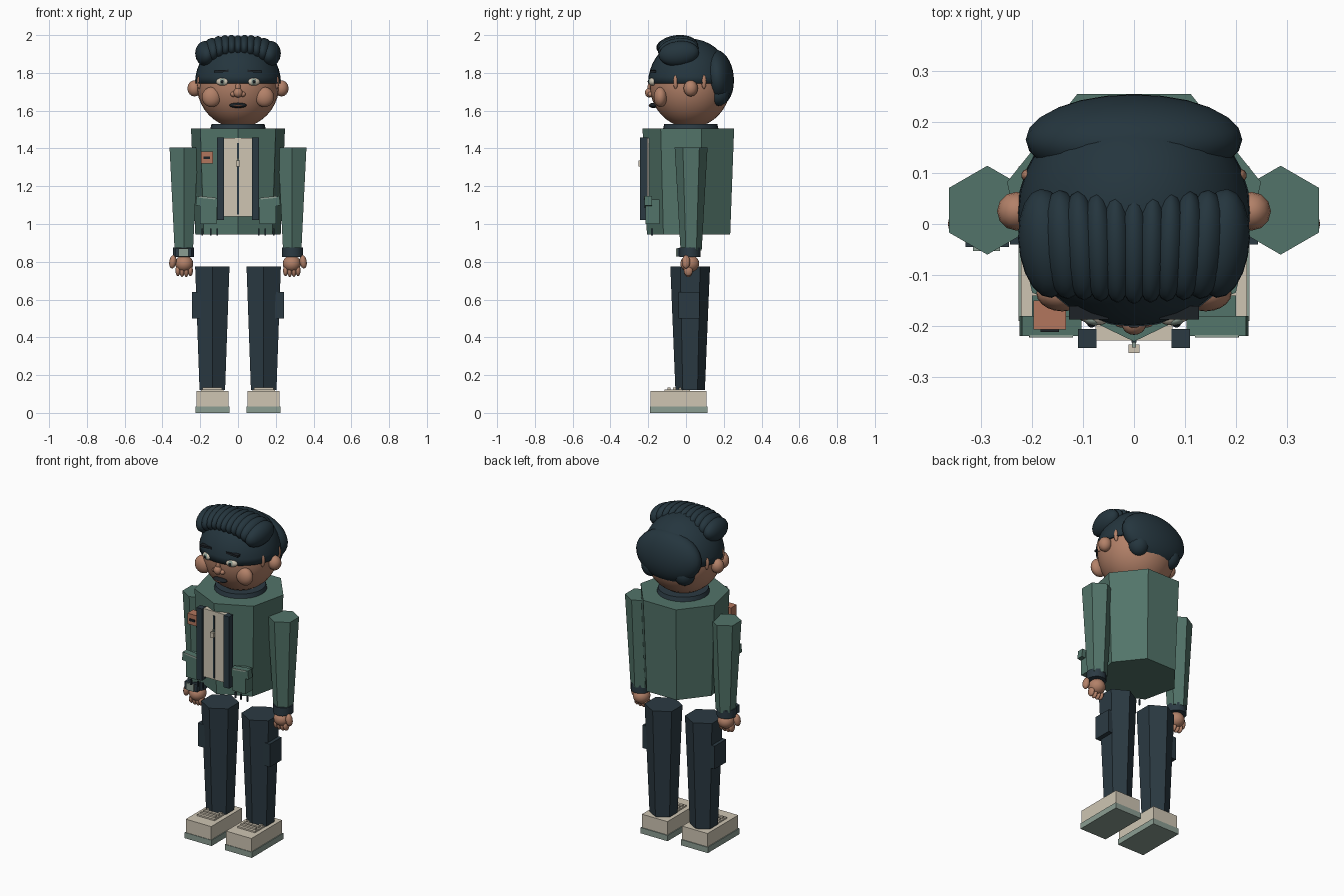
import bpy, math
from mathutils import Matrix, Vector


def material(name, rgb):
    m = bpy.data.materials.new(name)
    m.diffuse_color = (*rgb, 1)
    return m


HAIR = material("dark_hair", (0.018, 0.036, 0.048))
NAVY = material("navy_cloth", (0.024, 0.042, 0.055))
GREEN = material("jacket_green", (0.085, 0.175, 0.142))
SKIN = material("skin", (0.45, 0.22, 0.14))
CREAM = material("cream", (0.62, 0.56, 0.45))
SAGE = material("sage_grey", (0.26, 0.34, 0.29))
RUST = material("rust", (0.45, 0.18, 0.11))
BLACK = material("near_black", (0.012, 0.016, 0.02))


def finish(name, mat, smooth=None):
    o = bpy.context.object
    o.name = name
    o.data.materials.append(mat)
    if smooth:
        bpy.ops.object.shade_smooth_by_angle(angle=math.radians(smooth))
    return o


def box(name, mat, x, y, z, rot=(0, 0, 0)):
    """Box from (min, max) ranges."""
    bpy.ops.mesh.primitive_cube_add(size=1, location=[sum(r) / 2 for r in (x, y, z)], rotation=rot)
    bpy.context.object.scale = [abs(r[1] - r[0]) for r in (x, y, z)]
    return finish(name, mat)


def ball(name, mat, c, r, rot=(0, 0, 0), seg=20, rings=12):
    bpy.ops.mesh.primitive_uv_sphere_add(segments=seg, ring_count=rings, radius=1, location=c, rotation=rot)
    bpy.context.object.scale = r
    return finish(name, mat, 60)


def prism(name, mat, sides, x, y, z, r0, r1, turn=0.0, smooth=None):
    """Tapered prism from z[0] (radius r0) to z[1] (radius r1)."""
    bpy.ops.mesh.primitive_cone_add(vertices=sides, radius1=r0, radius2=r1, depth=z[1] - z[0],
                                    location=(x, y, sum(z) / 2), rotation=(0, 0, turn))
    return finish(name, mat, smooth)


def span(s, a, b):
    return tuple(sorted((s * a, s * b)))


# Jacket body: seven sides, one corner facing forward
prism("jacket_body", GREEN, 7, 0, 0.025, (0.945, 1.505), 0.232, 0.255, math.pi)
prism("collar", NAVY, 24, 0, 0.025, (1.49, 1.53), 0.15, 0.14, 0, 40)

# Jacket front: panel, zip, bands
box("shirt_panel", CREAM, (-0.075, 0.075), (-0.228, -0.195), (1.04, 1.455))
box("zip_line", NAVY, (-0.005, 0.005), (-0.232, -0.226), (1.05, 1.43))
box("zip_pull", CREAM, (-0.011, 0.011), (-0.252, -0.236), (1.305, 1.335))
box("zip_pull_stem", SAGE, (-0.004, 0.004), (-0.242, -0.23), (1.33, 1.35))
box("badge", RUST, (-0.197, -0.133), (-0.206, -0.15), (1.32, 1.385))
box("badge_stripe", BLACK, (-0.183, -0.147), (-0.211, -0.205), (1.343, 1.357))

for s, side in ((-1, "left"), (1, "right")):
    box(f"front_band_{side}", NAVY, span(s, 0.073, 0.11), (-0.243, -0.205), (1.02, 1.457))
    # Jacket pocket with flap, hem ribs
    box(f"jacket_pocket_{side}", GREEN, span(s, 0.115, 0.2), (-0.215, -0.14), (1.0, 1.13))
    box(f"pocket_flap_{side}", GREEN, span(s, 0.105, 0.222), (-0.219, -0.18), (1.092, 1.142), (0, s * -0.1, 0))
    box(f"flap_trim_{side}", SAGE, span(s, 0.12, 0.205), (-0.222, -0.217), (1.134, 1.144), (0, s * -0.1, 0))
    for x in (0.11, 0.145, 0.19):
        box(f"hem_rib_{side}", NAVY, span(s, x - 0.004, x + 0.004), (-0.184, -0.176), (0.94, 0.975))

    # Arm: sleeve, cuff, hand
    ax = s * 0.287
    prism(f"sleeve_{side}", GREEN, 6, ax, 0.027, (0.86, 1.405), 0.056, 0.087, 0)
    prism(f"cuff_{side}", NAVY, 12, s * 0.289, 0.022, (0.825, 0.875), 0.056, 0.056, 0, 40)
    ball(f"hand_{side}", SKIN, (s * 0.285, 0.02, 0.79), (0.048, 0.05, 0.045))
    for i in range(4):
        ball(f"finger_{side}", SKIN, (s * (0.252 + 0.022 * i), 0.012, 0.753),
             (0.014, 0.024, 0.034 if i in (1, 2) else 0.029), seg=10, rings=8)
    ball(f"thumb_{side}", SKIN, (s * 0.345, 0.0, 0.8), (0.019, 0.022, 0.036), (0, s * -0.15, 0), 12, 8)

    # Leg, cargo pocket and shoe
    lx = s * 0.136
    prism(f"trouser_leg_{side}", NAVY, 6, lx, 0.022, (0.12, 0.775), 0.078, 0.105, 0)
    box(f"cargo_pocket_{side}", NAVY, span(s, 0.195, 0.243), (-0.04, 0.072), (0.5, 0.64))
    box(f"sole_{side}", SAGE, span(s, 0.045, 0.226), (-0.19, 0.113), (0.0, 0.035))
    box(f"shoe_{side}", CREAM, span(s, 0.05, 0.221), (-0.187, 0.108), (0.035, 0.116))
    box(f"shoe_tongue_{side}", CREAM, span(s, 0.078, 0.195), (-0.115, 0.02), (0.11, 0.125))
    for y in (-0.09, -0.06, -0.03):
        box(f"lace_{side}", CREAM, span(s, 0.085, 0.187), (y - 0.008, y + 0.008), (0.12, 0.135))

    # Ear, cheek, eye, brow
    ball(f"ear_{side}", SKIN, (s * 0.23, 0.025, 1.718), (0.038, 0.038, 0.043), seg=12, rings=8)
    ball(f"cheek_{side}", SKIN, (s * 0.14, -0.135, 1.672), (0.051, 0.036, 0.053))
    ball(f"eye_{side}", CREAM, (s * 0.083, -0.178, 1.753), (0.034, 0.018, 0.021), (0, 0, s * 0.3))
    ball(f"iris_{side}", SAGE, (s * 0.083, -0.188, 1.754), (0.017, 0.011, 0.018), (0, 0, s * 0.3), 12, 8)
    ball(f"pupil_{side}", BLACK, (s * 0.083, -0.194, 1.754), (0.009, 0.009, 0.01), seg=10, rings=6)
    box(f"brow_{side}", BLACK, span(s, 0.05, 0.127), (-0.187, -0.16), (1.803, 1.815), (0, s * 0.05, 0))
    # Skin notches in the hairline beside the temple and behind the ear
    for y, r in ((-0.055, 0.205), (0.095, 0.208)):
        ball(f"temple_notch_{side}", SKIN, (s * r, y, 1.752), (0.013, 0.013, 0.037), seg=10, rings=8)

# Watch on one wrist
box("watch_face", SAGE, (-0.315, -0.262), (-0.053, -0.036), (0.829, 0.871))
box("watch_body", NAVY, (-0.33, -0.245), (-0.045, -0.015), (0.827, 0.873))

# Head, nose and mouth
ball("head", SKIN, (0, 0.022, 1.74), (0.219, 0.215, 0.23), seg=32, rings=20)
ball("nose", SKIN, (0, -0.195, 1.695), (0.024, 0.022, 0.025))
ball("nose_bridge", SKIN, (0, -0.19, 1.722), (0.014, 0.014, 0.028))
for s in (-1, 1):
    ball("nostril", SKIN, (s * 0.025, -0.187, 1.687), (0.016, 0.016, 0.014), seg=12, rings=8)
ball("mouth", BLACK, (0, -0.172, 1.628), (0.046, 0.024, 0.014))
ball("lip", RUST, (0, -0.19, 1.626), (0.026, 0.009, 0.004), seg=12, rings=8)

# Hair cap: the upper half of a ball
cap = ball("hair_cap", HAIR, (0, 0.022, 1.743), (0.228, 0.223, 0.238), seg=32, rings=20)
for v in cap.data.vertices:
    v.co.z = max(v.co.z, 0.0)

# Rounded hair mass at the back
ball("back_hair", HAIR, (0, 0.165, 1.775), (0.212, 0.088, 0.148), (0.1, 0, 0), 24, 16)
for x in (-0.11, 0, 0.11):
    ball("nape_lock", HAIR, (x, 0.17, 1.69), (0.06, 0.06, 0.065), seg=14, rings=10)

# Swept quiff of overlapping locks
N = 11
for i in range(N):
    t = 2 * i / (N - 1) - 1
    a = abs(t)
    ball("quiff_lock", HAIR, (0.172 * t, -0.05 + 0.012 * a, 1.944 - 0.042 * a ** 2.5),
         (0.034 + 0.02 * a ** 3, 0.108, 0.054 + 0.012 * a), (0.12, 0, -0.1 * t), 18, 12)
